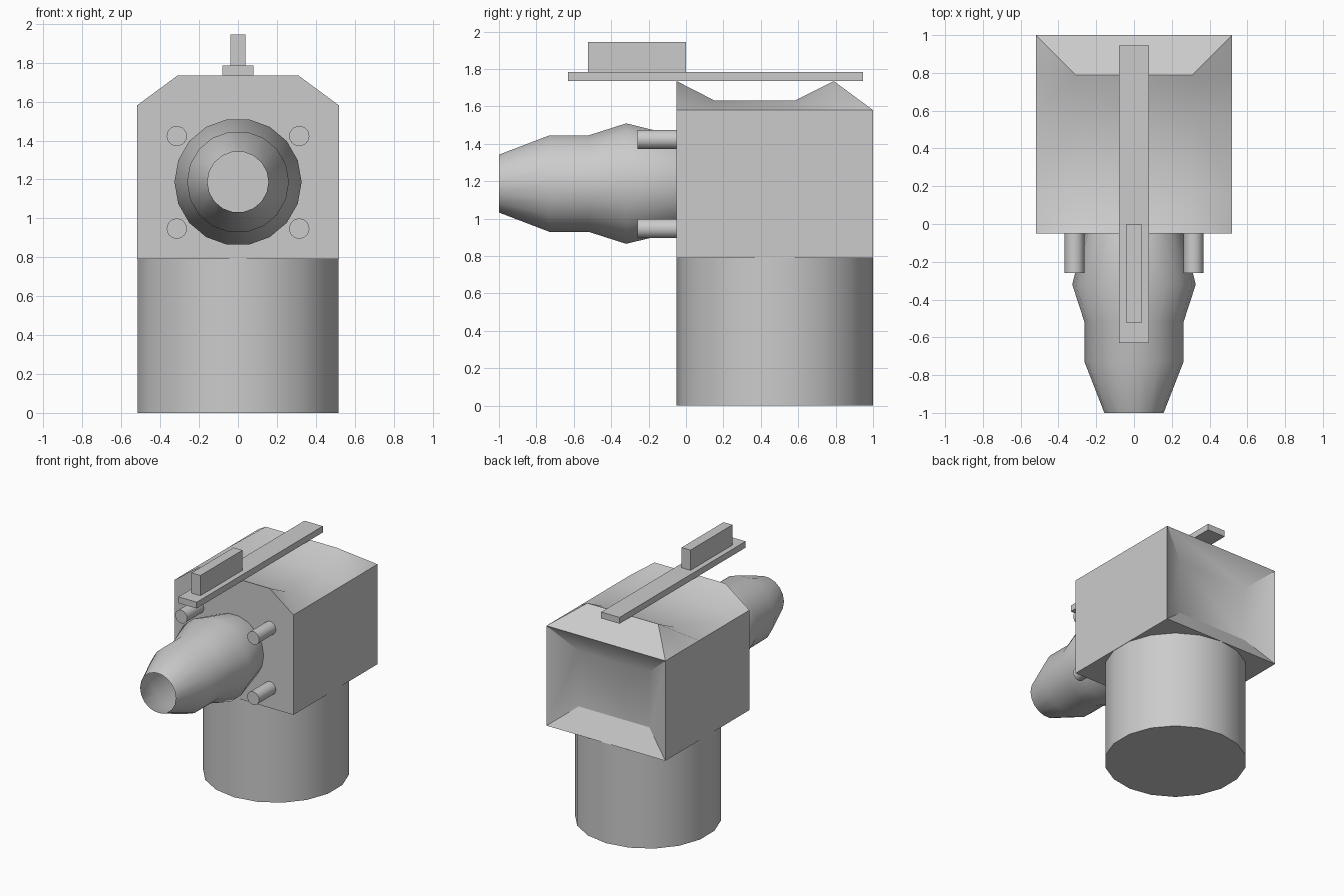
import bpy, bmesh, math

if "Cube" in bpy.data.objects:
    bpy.data.objects.remove(bpy.data.objects["Cube"])

def make_object(name, bm, smooth=None):
    bmesh.ops.recalc_face_normals(bm, faces=bm.faces)
    mesh = bpy.data.meshes.new(name)
    bm.to_mesh(mesh)
    bm.free()
    ob = bpy.data.objects.new(name, mesh)
    bpy.context.collection.objects.link(ob)
    if smooth:
        bpy.ops.object.select_all(action='DESELECT')
        ob.select_set(True)
        bpy.context.view_layer.objects.active = ob
        bpy.ops.object.shade_smooth_by_angle(angle=math.radians(smooth))
    return ob

def box(name, x, y0, y1, z0, z1):
    bm = bmesh.new()
    bmesh.ops.create_cube(bm, size=1)
    for v in bm.verts:
        v.co = (v.co.x * 2 * x, y0 + (v.co.y + .5) * (y1 - y0), z0 + (v.co.z + .5) * (z1 - z0))
    return make_object(name, bm)

def lathe(name, profile, place, sides=18, phase=0.0, caps=True):
    """Rings of (distance, radius); place maps (u, v, distance) to 3D."""
    bm = bmesh.new()
    rings = []
    for d, r in profile:
        angles = [phase + 2 * math.pi * i / sides for i in range(sides)]
        rings.append([bm.verts.new(place(r * math.cos(a), r * math.sin(a), d)) for a in angles])
    for a, b in zip(rings, rings[1:]):
        for i in range(sides):
            j = (i + 1) % sides
            bm.faces.new((a[i], a[j], b[j], b[i]))
    if caps:
        bm.faces.new(rings[0])
        bm.faces.new(rings[-1])
    return make_object(name, bm, 40)

# Round pedestal
lathe("pedestal", [(0, .525), (.79, .525)], lambda u, v, d: (u, v + .475, d), phase=math.pi / 2)

# Housing: hipped, dipped roof and a shallow recess in the back
bm = bmesh.new()
W, T, F, B, Z0, Z1 = .52, .31, -.05, 1.0, .79, 1.58
stations = [(F, 1.735), (.155, 1.63), (.58, 1.63), (.79, 1.735)]
ridge, eave, foot = {}, {}, {}
for s in (-1, 1):
    ridge[s] = [bm.verts.new((s * T, y, z)) for y, z in stations]
    eave[s] = [bm.verts.new((s * W, y, Z1)) for y in [p[0] for p in stations] + [B]]
    foot[s] = [bm.verts.new((s * W, y, Z0)) for y in (F, B)]
    for i in range(3):
        bm.faces.new((eave[s][i], eave[s][i + 1], ridge[s][i + 1], ridge[s][i]))
    bm.faces.new((eave[s][3], eave[s][4], ridge[s][3]))
    bm.faces.new(foot[s] + eave[s][::-1])
L, R = -1, 1
for i in range(3):
    bm.faces.new((ridge[L][i], ridge[R][i], ridge[R][i + 1], ridge[L][i + 1]))
bm.faces.new((ridge[L][3], ridge[R][3], eave[R][4], eave[L][4]))
bm.faces.new((foot[L][0], foot[R][0], eave[R][0], ridge[R][0], ridge[L][0], eave[L][0]))
bm.faces.new((foot[L][0], foot[L][1], foot[R][1], foot[R][0]))
rim = [foot[L][1], foot[R][1], eave[R][4], eave[L][4]]
inner = [bm.verts.new((x, B - .1, z)) for x, z in ((-T, .96), (T, .96), (T, 1.4), (-T, 1.4))]
for i in range(4):
    j = (i + 1) % 4
    bm.faces.new((rim[i], rim[j], inner[j], inner[i]))
bm.faces.new(inner)
make_object("housing", bm, 30)

# Open nozzle on the front
lathe("nozzle", [(-1, .157), (-.73, .262), (-.52, .262), (-.32, .327), (-.05, .26)],
      lambda u, v, d: (u, d, v + 1.187), caps=False)

# Four pegs around the nozzle
for side, x in (("left", -.315), ("right", .315)):
    for level, z in (("lower", .947), ("upper", 1.423)):
        lathe(f"peg_{level}_{side}", [(-.26, .052), (-.05, .052)],
              lambda u, v, d: (x + u, d, z + v))

# Top rail and sight block
box("top_rail", .08, -.63, .945, 1.735, 1.785)
box("sight_block", .039, -.525, 0, 1.785, 1.945)
